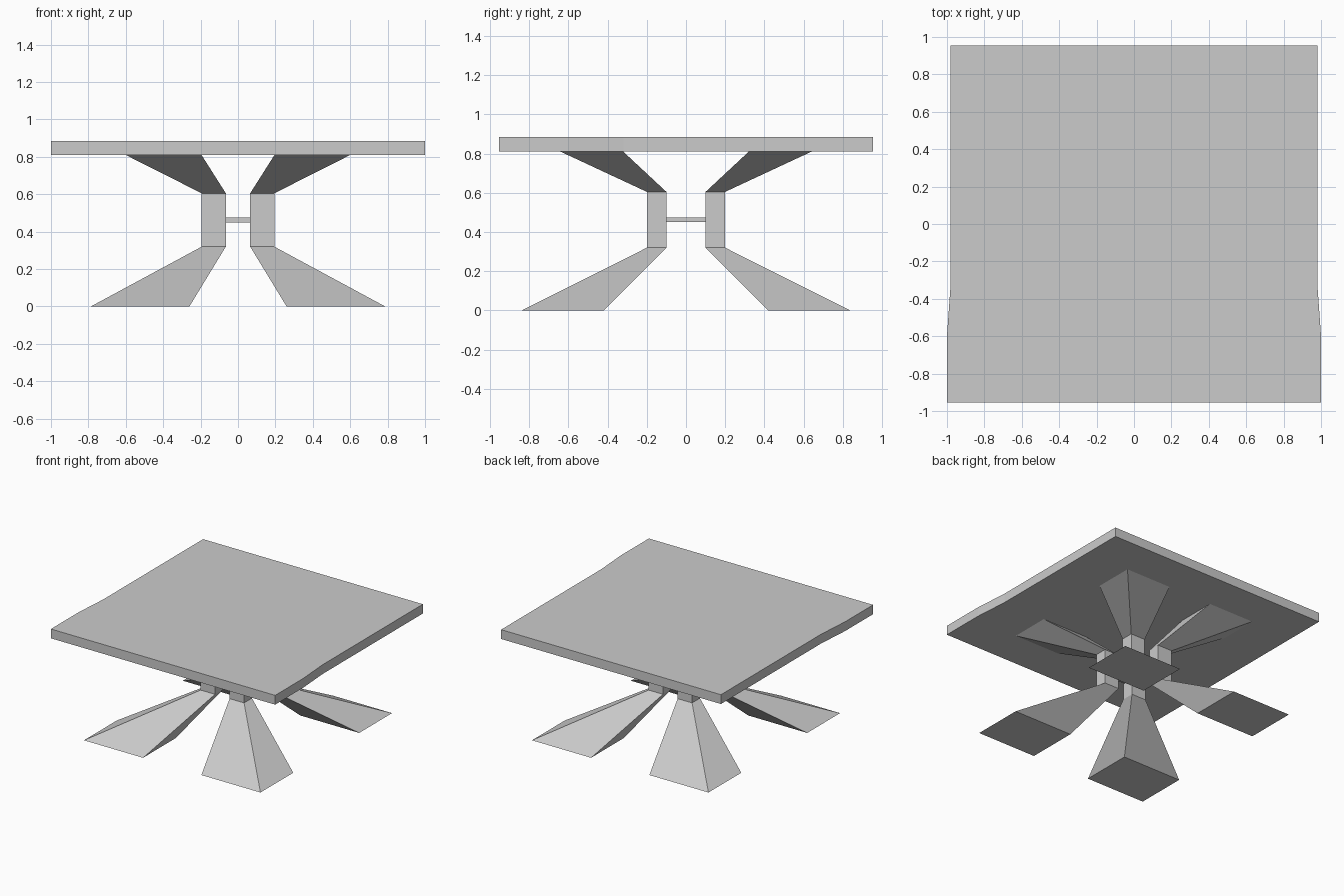
import bpy

if "Cube" in bpy.data.objects:
    bpy.data.objects.remove(bpy.data.objects["Cube"])

def loft(name, rings):
    """Closed solid skinned through equal-length rings of points, bottom to top."""
    n = len(rings[0])
    verts = [p for ring in rings for p in ring]
    faces = [tuple(reversed(range(n))),
             tuple(range(len(verts) - n, len(verts)))]
    for r in range(len(rings) - 1):
        a, b = r * n, (r + 1) * n
        for i in range(n):
            j = (i + 1) % n
            faces.append((a + i, a + j, b + j, b + i))
    mesh = bpy.data.meshes.new(name)
    mesh.from_pydata(verts, [], faces)
    ob = bpy.data.objects.new(name, mesh)
    bpy.context.collection.objects.link(ob)
    return ob

def rect(x0, x1, y0, y1, z):
    return [(x0, y0, z), (x1, y0, z), (x1, y1, z), (x0, y1, z)]

# Table top: slightly wider towards the front
half = [(1.0, -0.955), (1.0, -0.60), (0.98, -0.32), (0.98, 0.955)]
outline = half + [(-x, y) for x, y in reversed(half)]
loft("table_top", [[(x, y, z) for x, y in outline] for z in (0.81, 0.885)])

# One leg: flared foot, straight column, flared support; mirrored to four corners
leg = loft("legs", [
    rect(0.26, 0.787, 0.42, 0.838, 0.0),
    rect(0.065, 0.194, 0.10, 0.20, 0.32),
    rect(0.065, 0.194, 0.10, 0.20, 0.605),
    rect(0.195, 0.60, 0.32, 0.64, 0.81)])
mirror = leg.modifiers.new("four_corners", "MIRROR")
mirror.use_axis = (True, True, False)
mirror.use_mirror_merge = False

# Thin plate tying the four columns together
loft("joining_plate", [rect(-0.18, 0.18, -0.19, 0.19, z) for z in (0.45, 0.475)])
